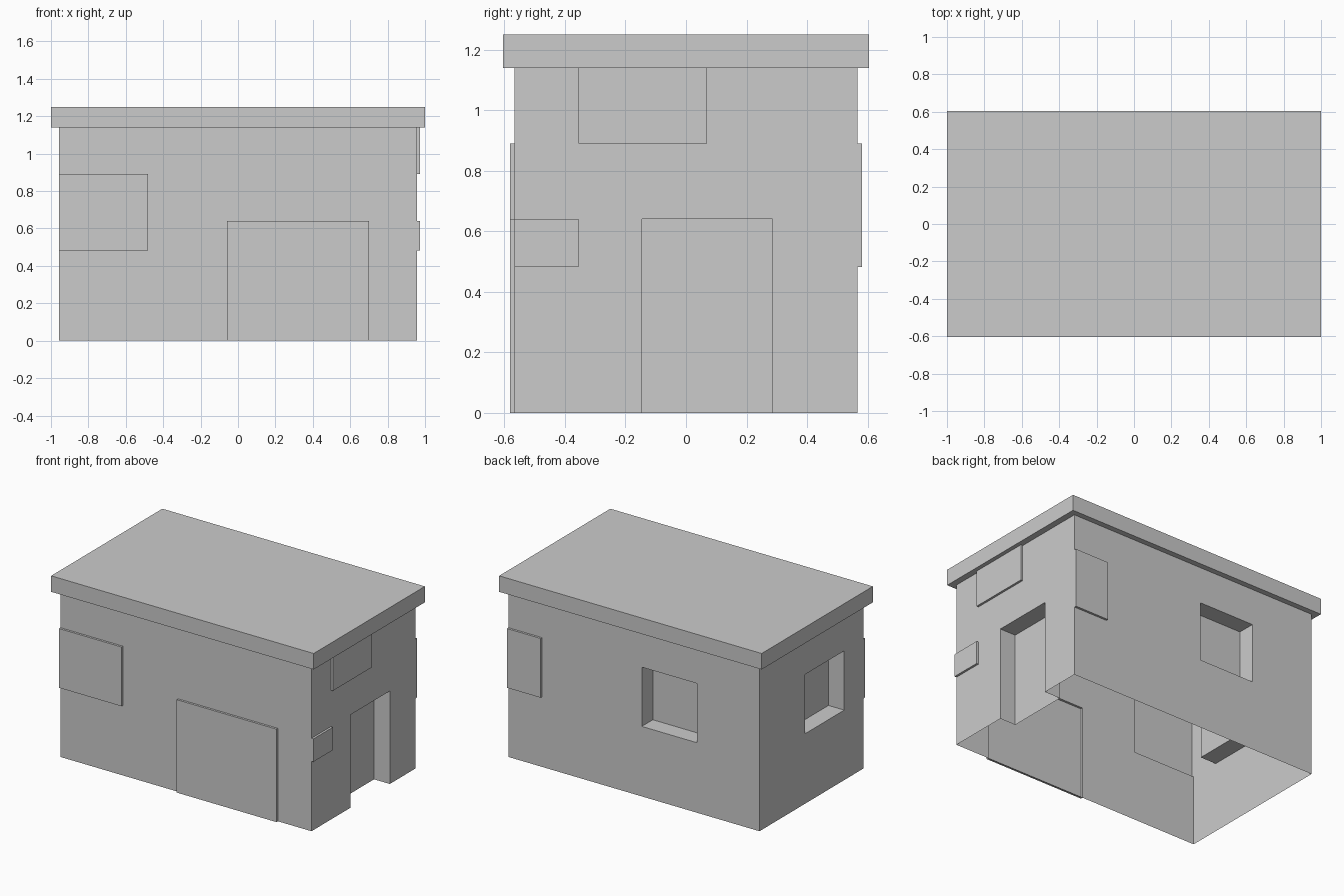
import bpy, bmesh
from mathutils import Vector, Matrix

if "Cube" in bpy.data.objects:
    bpy.data.objects.remove(bpy.data.objects["Cube"])

X, Y, EAVES, TOP = 0.957, 0.567, 1.14, 1.25
OUT, IN = 0.015, -0.12

bm = bmesh.new()
bmesh.ops.create_cube(bm, size=1, matrix=Matrix.Translation((0, 0, TOP / 2))
                      @ Matrix.Diagonal((2 * X, 2 * Y, TOP, 1)))


def cut(axis, values):
    """Loop cuts across the whole block."""
    n = Vector([float(i == axis) for i in range(3)])
    for v in values:
        bmesh.ops.bisect_plane(bm, geom=bm.verts[:] + bm.edges[:] + bm.faces[:],
                               plane_co=n * v, plane_no=n)


def extrude(faces):
    """Extrude faces as one region and return the new vertices."""
    new = bmesh.ops.extrude_face_region(bm, geom=faces)["geom"]
    old = [f for f in faces if f.is_valid]
    if old:
        bmesh.ops.delete(bm, geom=old, context='FACES')
    bm.normal_update()
    return [g for g in new if isinstance(g, bmesh.types.BMVert)]


def push(normal, span, z, depth):
    """Push a rectangle of one wall in or out; span runs along the wall."""
    n = Vector(normal)
    along = 1 if n.x else 0
    bm.normal_update()
    faces = []
    for f in bm.faces:
        c = f.calc_center_median()
        if f.normal.dot(n) > 0.9 and span[0] < c[along] < span[1] and z[0] < c.z < z[1]:
            faces.append(f)
    bmesh.ops.translate(bm, verts=extrude(faces), vec=n * depth)


cut(0, (-0.48, -0.06, 0.70))
cut(1, (-0.355, -0.145, 0.07, 0.285))
cut(2, (0.482, 0.64, 0.89, EAVES))
FRONT, BACK, RIGHT, LEFT = (0, -1, 0), (0, 1, 0), (1, 0, 0), (-1, 0, 0)

# Raised panels
push(FRONT, (-X, -0.48), (0.482, 0.89), OUT)
push(FRONT, (-0.06, 0.70), (0, 0.64), OUT)
push(BACK, (0.70, X), (0.482, 0.89), OUT)
push(RIGHT, (-0.355, 0.07), (0.89, EAVES), OUT)
push(RIGHT, (-Y, -0.355), (0.482, 0.64), OUT)

# Recessed windows and doorway
push(BACK, (-0.48, -0.06), (0.482, 0.89), IN)
push(LEFT, (-0.355, 0.07), (0.482, 0.89), IN)
push(RIGHT, (-0.145, 0.285), (0, 0.64), IN)

# Overhanging flat roof slab
roof = [f for f in bm.faces if f.calc_center_median().z > EAVES + 0.01]
bmesh.ops.scale(bm, verts=extrude(roof), vec=(1 / X, 0.605 / Y, 1))

# Open underside, keeping the lip below the large front panel
base = [f for f in bm.faces if all(abs(v.co.z) < 1e-4 for v in f.verts)
        and f.calc_center_median().y > -Y]
bmesh.ops.delete(bm, geom=base, context='FACES')

mesh = bpy.data.meshes.new("building")
bm.to_mesh(mesh)
bm.free()
bpy.context.collection.objects.link(bpy.data.objects.new("building", mesh))
